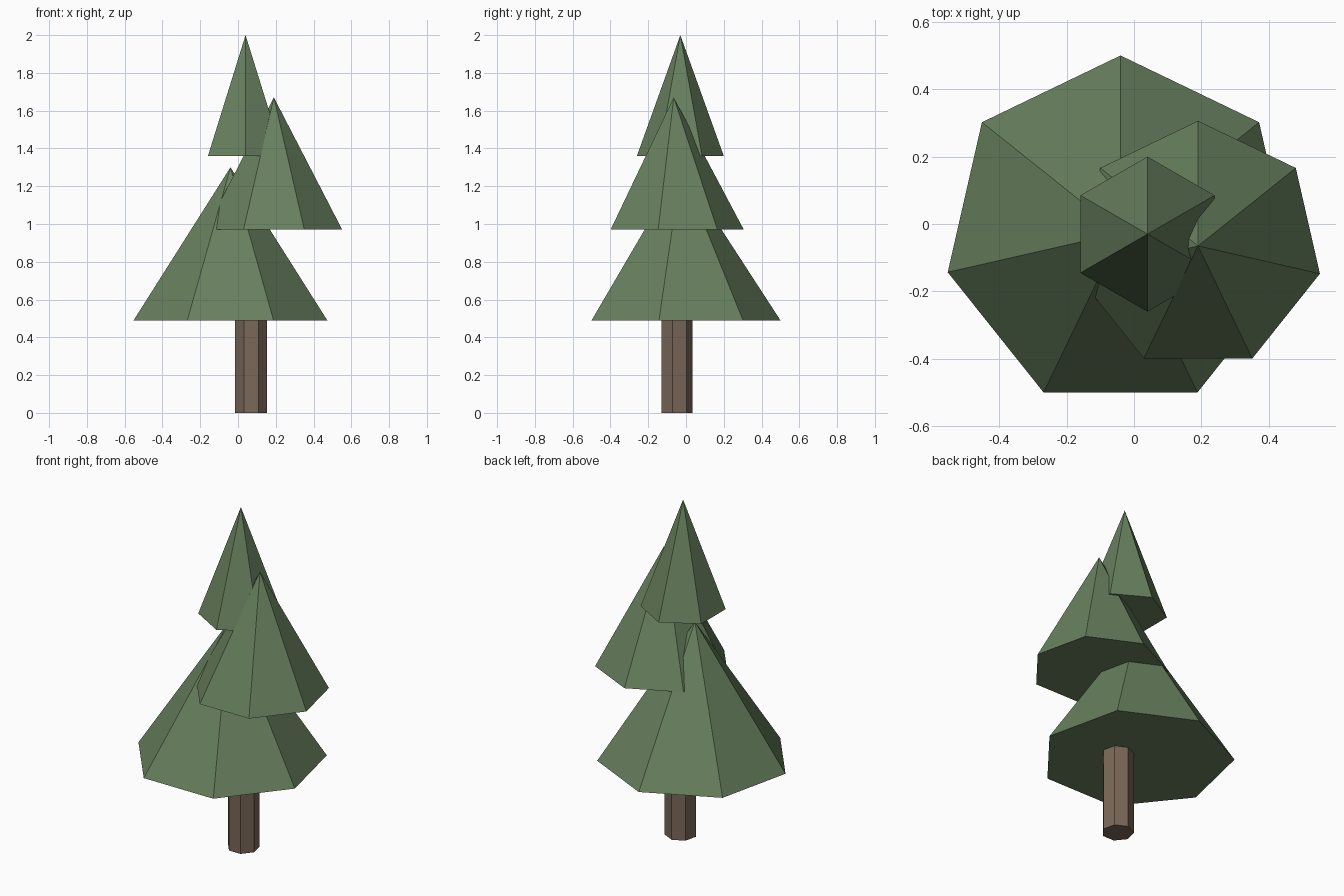
import bpy

cube = bpy.data.objects.get("Cube")
if cube:
    bpy.data.objects.remove(cube, do_unlink=True)


def make_material(name, rgb):
    mat = bpy.data.materials.new(name)
    mat.use_nodes = True
    colour = (*rgb, 1.0)
    mat.diffuse_color = colour
    mat.node_tree.nodes["Principled BSDF"].inputs["Base Color"].default_value = colour
    return mat


def finish(name, mat):
    obj = bpy.context.object
    obj.name = name
    obj.data.materials.append(mat)


def add_tier(name, sides, radius, x, y, bottom, top):
    """Closed flat-sided cone of foliage with one corner pointing to the back."""
    bpy.ops.mesh.primitive_cone_add(
        vertices=sides, radius1=radius, radius2=0, depth=top - bottom,
        location=(x, y, (bottom + top) / 2))
    finish(name, green)


green = make_material("pine green", (0.138, 0.216, 0.112))
brown = make_material("bark brown", (0.195, 0.138, 0.098))

# Trunk, reaching a little way into the lowest foliage
bpy.ops.mesh.primitive_cylinder_add(
    vertices=7, radius=0.087, depth=0.55, location=(0.07, -0.052, 0.275))
finish("trunk", brown)

# Three offset tiers of foliage
add_tier("lower_foliage", 7, 0.526, -0.04, -0.026, 0.49, 1.30)
add_tier("middle_foliage", 7, 0.371, 0.19, -0.065, 0.97, 1.67)
add_tier("top_foliage", 6, 0.23, 0.04, -0.03, 1.36, 2.0)
